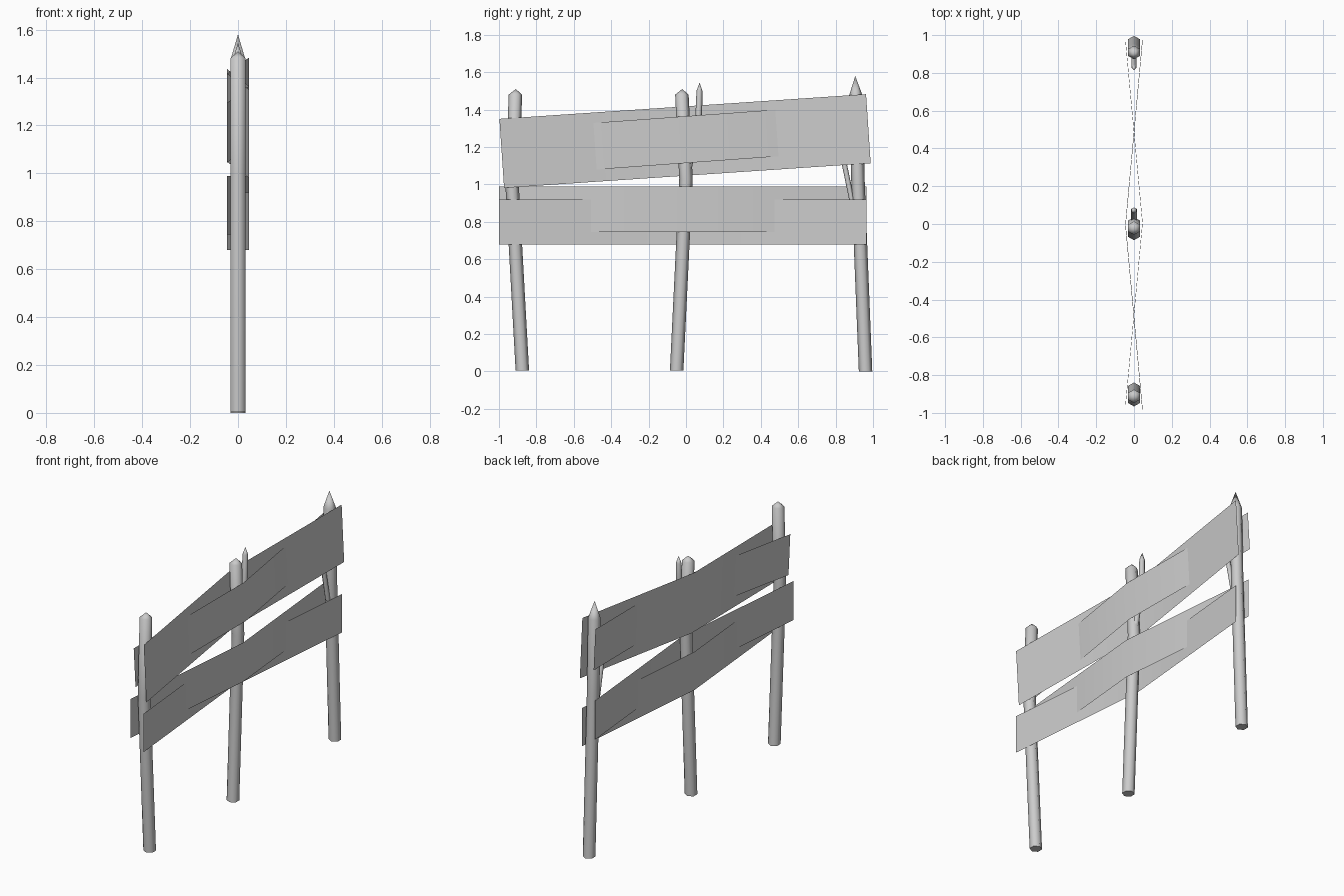
import bpy, bmesh, math
from mathutils import Vector

if "Cube" in bpy.data.objects:
    bpy.data.objects.remove(bpy.data.objects["Cube"], do_unlink=True)


def make_material(name, value):
    mat = bpy.data.materials.new(name)
    mat.use_nodes = True
    color = (value, value, value, 1)
    mat.diffuse_color = color
    mat.node_tree.nodes["Principled BSDF"].inputs["Base Color"].default_value = color
    return mat


GREY = make_material("plain grey", 0.6)


def finish(name, bm):
    bmesh.ops.recalc_face_normals(bm, faces=bm.faces)
    mesh = bpy.data.meshes.new(name)
    bm.to_mesh(mesh)
    bm.free()
    mesh.materials.append(GREY)
    obj = bpy.data.objects.new(name, mesh)
    bpy.context.collection.objects.link(obj)
    bpy.ops.object.select_all(action='DESELECT')
    obj.select_set(True)
    bpy.context.view_layer.objects.active = obj
    bpy.ops.object.shade_smooth_by_angle(angle=math.radians(62))


def stake(name, path, tip):
    """Six-sided pole through (y, z, radius) rings, closed by a pointed tip."""
    bm = bmesh.new()
    rings = []
    for y, z, r in path:
        angles = [math.radians(90 + 60 * i) for i in range(6)]
        rings.append([bm.verts.new((r * math.cos(a), y + r * math.sin(a), z)) for a in angles])
    bm.faces.new(rings[0])
    for low, high in zip(rings, rings[1:]):
        for i in range(6):
            j = (i + 1) % 6
            bm.faces.new((low[i], low[j], high[j], high[i]))
    apex = bm.verts.new((0, *tip))
    for i in range(6):
        bm.faces.new((rings[-1][i], rings[-1][(i + 1) % 6], apex))
    finish(name, bm)


def woven_sheet(name, start, end, height, side):
    """Thin strip that weaves around the posts; start and end are (y, z) of its centre line."""
    bm = bmesh.new()
    a, b = Vector(start), Vector(end)
    along = (b - a).normalized()
    up = Vector((-along.y, along.x)) * height / 2
    columns = []
    for i in range(5):
        x = side * 0.045 * (1, 0, -1, 0, 1)[i]
        c = a.lerp(b, i / 4)
        columns.append([bm.verts.new((x, *(c + s * up))) for s in (-1, 1)])
    for p, q in zip(columns, columns[1:]):
        bm.faces.new((p[0], q[0], q[1], p[1]))
    finish(name, bm)


# Posts, slightly bent at mid height
R = 0.036
stake("front_post", [(-0.875, 0.005, R), (-0.93, 1.0, R), (-0.912, 1.48, R)], (-0.91, 1.51))
stake("middle_post", [(-0.05, 0.005, R), (0, 1.03, R), (-0.022, 1.48, R)], (-0.02, 1.51))
stake("back_post", [(0.96, 0, R), (0.92, 1.0, R), (0.908, 1.475, R)], (0.905, 1.58))

# Thin side shoots
stake("middle_shoot", [(0, 1.02, 0.018), (0.068, 1.36, 0.018), (0.072, 1.5, 0.016)], (0.073, 1.545))
stake("back_shoot", [(0.89, 0.9, 0.014), (0.832, 1.18, 0.014)], (0.815, 1.26))

# Sloping upper boards and level lower boards
woven_sheet("upper_wide_board", (-0.985, 1.166), (0.975, 1.298), 0.37, 1)
woven_sheet("upper_narrow_board", (-0.96, 1.17), (0.97, 1.31), 0.25, -1)
woven_sheet("lower_outer_board", (-1, 0.80), (0.965, 0.80), 0.24, 1)
woven_sheet("lower_inner_board", (-1, 0.867), (0.965, 0.867), 0.245, -1)
